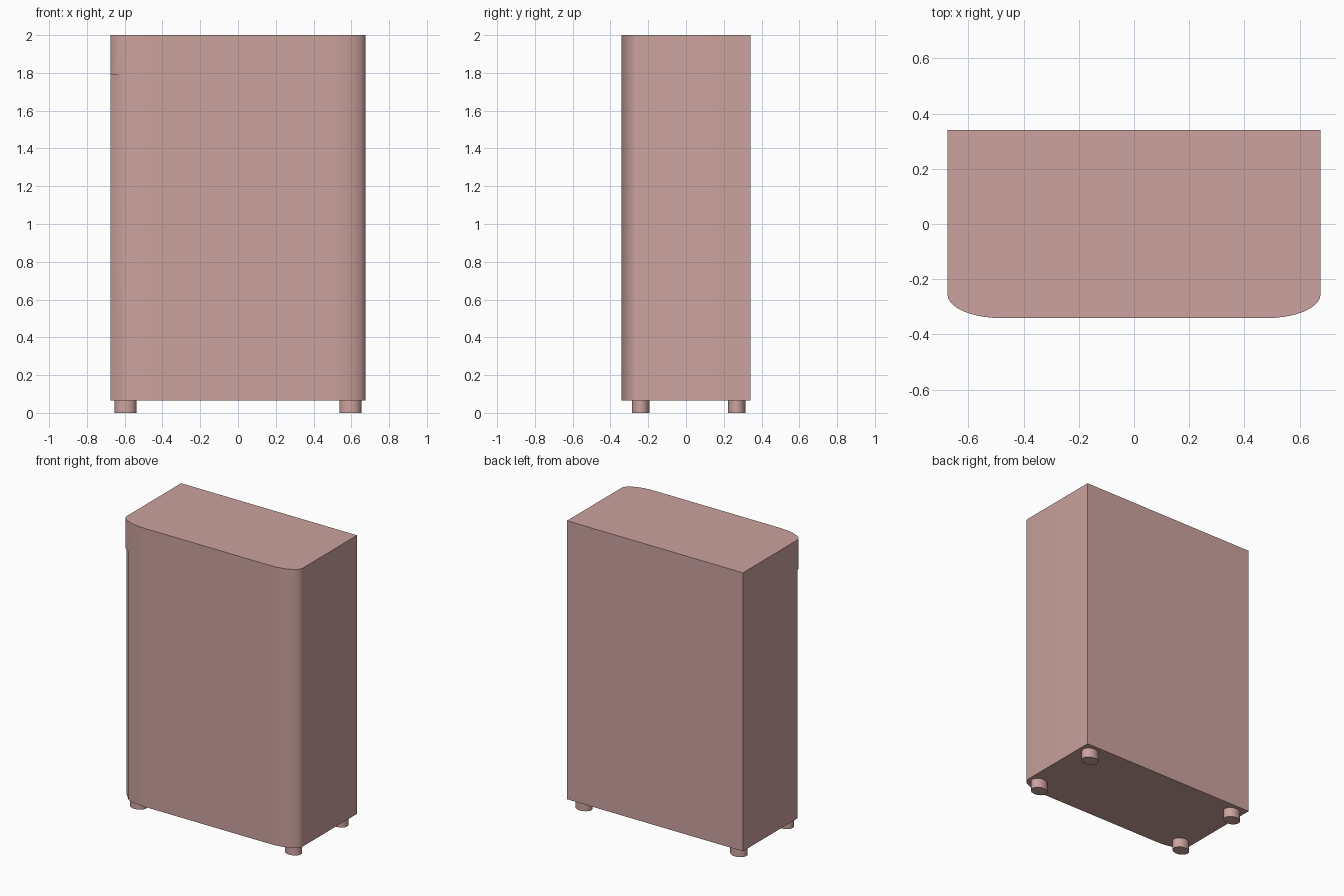
import bpy, bmesh, math

if "Cube" in bpy.data.objects:
    bpy.data.objects.remove(bpy.data.objects["Cube"])

mat = bpy.data.materials.new("dusty pink")
mat.diffuse_color = (0.60, 0.365, 0.345, 1)
mat.use_nodes = True
mat.node_tree.nodes["Principled BSDF"].inputs["Base Color"].default_value = mat.diffuse_color

W, D = 0.676, 0.341      # half width and half depth
RX, RY = 0.195, 0.085    # elliptical front corner radii
SEG = 10
Z0, ZS, Z1 = 0.066, 1.79, 2.0


def corner(skip=0):
    """Front right corner from the side face to the front face."""
    pts = []
    for i in range(SEG + 1):
        if 0 < i < skip:
            continue
        a = math.pi / 2 * i / SEG
        pts.append((W - RX + RX * math.cos(a), -D + RY - RY * math.sin(a)))
    return pts


def finish(bm, name):
    bmesh.ops.recalc_face_normals(bm, faces=bm.faces)
    me = bpy.data.meshes.new(name)
    bm.to_mesh(me)
    bm.free()
    me.materials.append(mat)
    ob = bpy.data.objects.new(name, me)
    bpy.context.collection.objects.link(ob)
    bpy.ops.object.select_all(action='DESELECT')
    ob.select_set(True)
    bpy.context.view_layer.objects.active = ob
    bpy.ops.object.shade_smooth_by_angle(angle=math.radians(28))
    return ob


def outline(skip):
    left = [(-x, y) for x, y in corner(skip)]
    return [(W, D), (-W, D)] + left + corner()[::-1]


# Cabinet body: the left front corner is slightly flattened below the step
bm = bmesh.new()
low, high = outline(5), outline(0)
vb = {p: bm.verts.new((*p, Z0)) for p in low}
vm = {p: bm.verts.new((*p, ZS)) for p in high}
vt = {p: bm.verts.new((*p, Z1)) for p in high}
for ring, v0, v1 in ((low, vb, vm), (high, vm, vt)):
    for p, q in zip(ring, ring[1:] + ring[:1]):
        bm.faces.new((v0[p], v0[q], v1[q], v1[p]))
bm.faces.new([vt[p] for p in high])
bm.faces.new([vb[p] for p in low])
# underside of the small step
step = [(-x, y) for x, y in corner()[:6]]
bm.faces.new([vm[p] for p in step])
finish(bm, "cabinet_body")

# Four short oval feet
for sx, side in ((-1, "left"), (1, "right")):
    for y, end in ((-0.24, "front"), (0.269, "back")):
        bm = bmesh.new()
        bmesh.ops.create_cone(bm, cap_ends=True, segments=24, radius1=1,
                              radius2=1, depth=Z0)
        bmesh.ops.scale(bm, vec=(0.058, 0.047, 1), verts=bm.verts)
        bmesh.ops.translate(bm, vec=(sx * 0.595, y, Z0 / 2), verts=bm.verts)
        finish(bm, f"{end}_{side}_foot")
